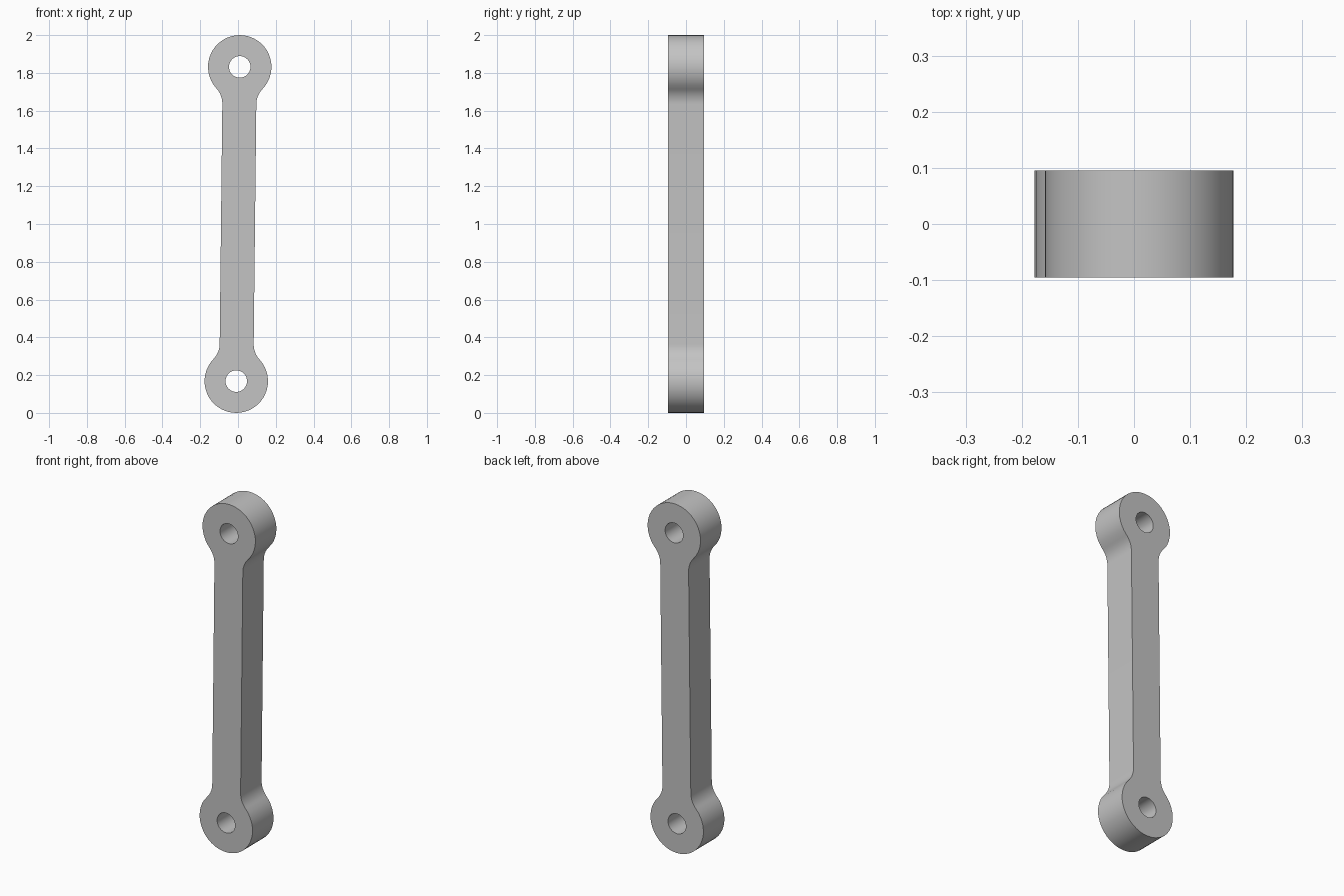
import bpy
import bmesh
from math import asin, cos, sin, pi, sqrt
from mathutils import Matrix, Vector

cube = bpy.data.objects.get("Cube")
if cube:
    bpy.data.objects.remove(cube, do_unlink=True)

HEAD_R, HOLE_R, BAR_W, FILLET_R = 0.168, 0.057, 0.09, 0.12
CENTRE, DEPTH, TILT = 0.832, 0.095, 0.011


def arc(cx, cz, radius, start, end, steps):
    """Points on an arc in the x-z plane."""
    angles = [start + (end - start) * i / steps for i in range(steps + 1)]
    return [(cx + radius * cos(a), cz + radius * sin(a)) for a in angles]


def add_loop(bm, points):
    """Closed ring of edges on the front plane."""
    verts = [bm.verts.new((x, -DEPTH, z)) for x, z in points]
    return [bm.edges.new((v, verts[i - 1])) for i, v in enumerate(verts)]


# Quarter outline: neck fillet running tangentially into the round head
drop = sqrt((HEAD_R + FILLET_R) ** 2 - (BAR_W + FILLET_R) ** 2)
tangent = asin(drop / (HEAD_R + FILLET_R))
quarter = arc(BAR_W + FILLET_R, CENTRE - drop, FILLET_R, pi, pi - tangent, 8)
quarter += arc(0, CENTRE, HEAD_R, -tangent, pi / 2, 16)[1:]

# Mirror the quarter into the whole outline
outline = quarter + [(-x, z) for x, z in quarter[-2::-1]]
outline += [(-x, -z) for x, z in outline]
outline = [p for i, p in enumerate(outline)
           if (Vector(p) - Vector(outline[i - 1])).length > 1e-5]

# Fill the face around both pin holes, then give it thickness
bm = bmesh.new()
edges = add_loop(bm, outline)
for z in (-CENTRE, CENTRE):
    edges += add_loop(bm, arc(0, z, HOLE_R, 0, 2 * pi, 32)[:-1])
bmesh.ops.triangle_fill(bm, edges=edges, use_beauty=True, normal=(0, -1, 0))
result = bmesh.ops.extrude_face_region(bm, geom=bm.faces[:])
moved = [g for g in result["geom"] if isinstance(g, bmesh.types.BMVert)]
bmesh.ops.translate(bm, verts=moved, vec=(0, 2 * DEPTH, 0))
bmesh.ops.recalc_face_normals(bm, faces=bm.faces[:])

# Slight lean, standing on the ground
bm.transform(Matrix.Translation((0, 0, 1)) @ Matrix.Rotation(TILT, 4, 'Y'))

mesh = bpy.data.meshes.new("link_arm")
bm.to_mesh(mesh)
bm.free()
link = bpy.data.objects.new("link_arm", mesh)
bpy.context.collection.objects.link(link)

# Plain grey material
grey = bpy.data.materials.new("light grey")
grey.use_nodes = True
colour = (0.55, 0.55, 0.55, 1)
grey.diffuse_color = colour
grey.node_tree.nodes["Principled BSDF"].inputs["Base Color"].default_value = colour
mesh.materials.append(grey)

# Smooth rims with crisp face edges
bpy.ops.object.select_all(action='DESELECT')
link.select_set(True)
bpy.context.view_layer.objects.active = link
bpy.ops.object.shade_smooth_by_angle(angle=pi / 6)
